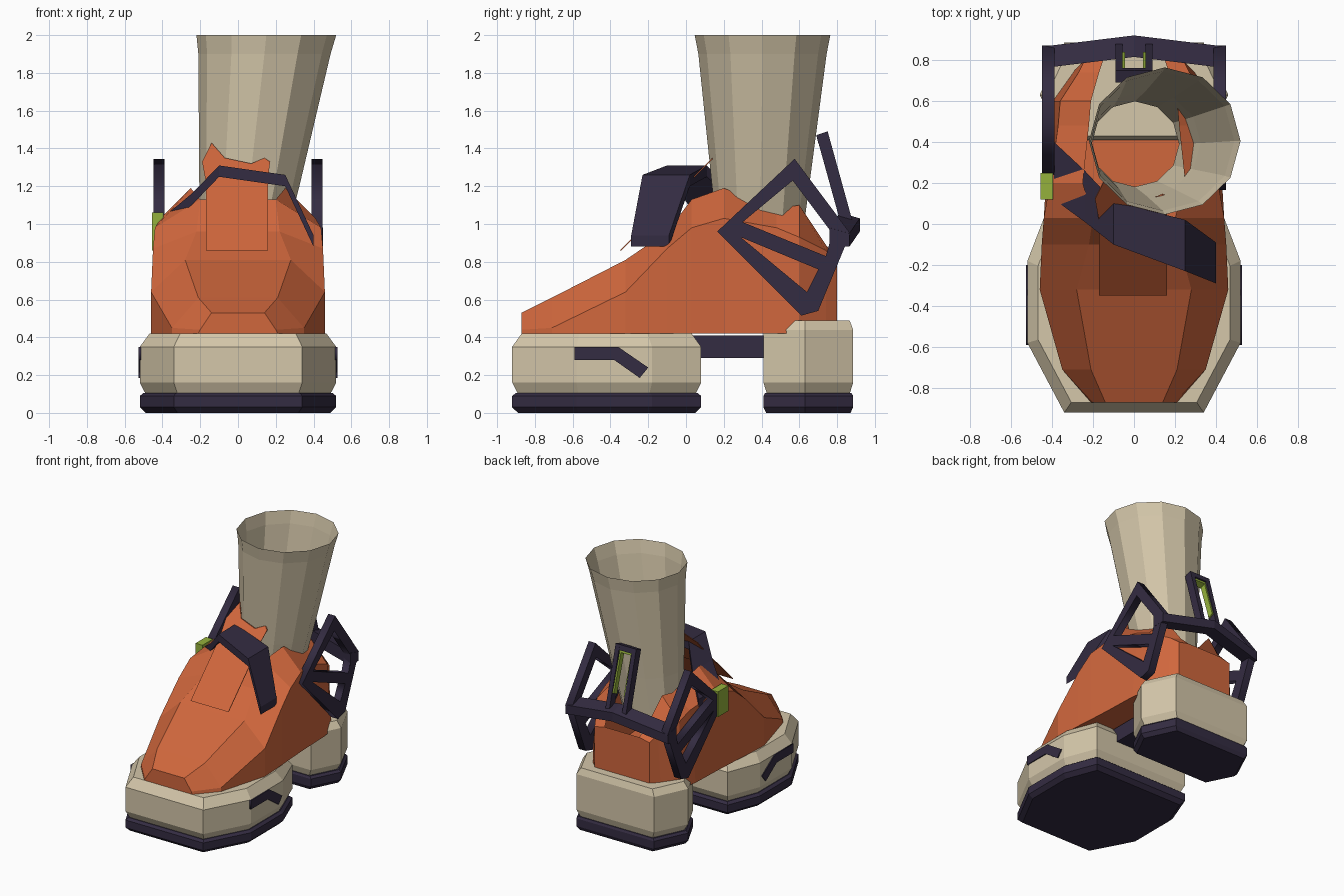
import bpy, bmesh, math

if "Cube" in bpy.data.objects:
    bpy.data.objects.remove(bpy.data.objects["Cube"])


def material(name, rgb):
    m = bpy.data.materials.new(name)
    m.diffuse_color = (*rgb, 1)
    m.use_nodes = True
    m.node_tree.nodes["Principled BSDF"].inputs["Base Color"].default_value = m.diffuse_color
    return m


BEIGE = material("beige", (0.66, 0.57, 0.40))
ORANGE = material("orange", (0.63, 0.135, 0.046))
DARK = material("dark_violet", (0.034, 0.025, 0.054))
GREEN = material("lime_green", (0.30, 0.44, 0.045))


def loft(name, rings, mat, caps=True, skip=None):
    """Join closed rings of points with quads; skip(i, j) leaves a face open."""
    bm = bmesh.new()
    vs = [[bm.verts.new(p) for p in r] for r in rings]
    n = len(rings[0])
    for i in range(len(vs) - 1):
        for j in range(n):
            if skip and skip(i, j):
                continue
            k = (j + 1) % n
            bm.faces.new((vs[i][j], vs[i][k], vs[i + 1][k], vs[i + 1][j]))
    if caps:
        bm.faces.new(vs[0])
        bm.faces.new(vs[-1])
    bmesh.ops.recalc_face_normals(bm, faces=bm.faces)
    me = bpy.data.meshes.new(name)
    bm.to_mesh(me)
    bm.free()
    me.materials.append(mat)
    ob = bpy.data.objects.new(name, me)
    bpy.context.collection.objects.link(ob)
    return ob


def box(name, x0, x1, y0, y1, z0, z1, mat):
    return loft(name, [[(x0, y0, z), (x1, y0, z), (x1, y1, z), (x0, y1, z)] for z in (z0, z1)], mat)


def slab(name, half, levels, mat):
    """Mirrored plan outline stacked at (z, scale) levels."""
    plan = half + [(-x, y) for x, y in reversed(half)]
    cy = (half[0][1] + half[-1][1]) / 2
    return loft(name, [[(x * s, cy + (y - cy) * s, z) for x, y in plan] for z, s in levels], mat)


def side_plate(name, x, half_thick, loops, mat):
    """Flat plate in the y-z plane; the loops after the first are holes."""
    cu = bpy.data.curves.new(name, 'CURVE')
    cu.dimensions = '2D'
    cu.fill_mode = 'BOTH'
    cu.extrude = half_thick
    for pts in loops:
        sp = cu.splines.new('POLY')
        sp.points.add(len(pts) - 1)
        for p, (y, z) in zip(sp.points, pts):
            p.co = (y, z, 0, 1)
        sp.use_cyclic_u = True
    cu.materials.append(mat)
    ob = bpy.data.objects.new(name, cu)
    bpy.context.collection.objects.link(ob)
    ob.rotation_euler = (math.pi / 2, 0, math.pi / 2)
    ob.location.x = x
    bpy.ops.object.select_all(action='DESELECT')
    ob.select_set(True)
    bpy.context.view_layer.objects.active = ob
    bpy.ops.object.convert(target='MESH')
    return ob


# Soles
front = [(0.34, -0.92), (0.52, -0.58), (0.52, -0.18), (0.42, 0.08)]
heel = [(0.35, 0.41), (0.46, 0.63), (0.34, 0.885)]
tread = [(0, 0.94), (0.03, 1), (0.09, 1), (0.106, 0.96)]
slab("front_sole", front, [(0.1, 0.94), (0.16, 1), (0.35, 1), (0.42, 0.9)], BEIGE)
slab("front_tread", front, tread, DARK)
slab("heel_sole", heel, [(0.1, 0.92), (0.16, 1), (0.44, 1), (0.49, 0.92)], BEIGE)
slab("heel_tread", heel, tread, DARK)
box("shank", -0.23, 0.23, 0.0, 0.45, 0.29, 0.41, DARK)

# Upper shell: y, bottom half width, side (x, z), ridge (x, z)
stations = [
    (-0.87, 0.21, 0.20, 0.44, 0.14, 0.53),
    (-0.71, 0.35, 0.35, 0.45, 0.21, 0.61),
    (-0.32, 0.46, 0.46, 0.64, 0.28, 0.81),
    (-0.10, 0.45, 0.45, 0.87, 0.22, 0.96),
    (0.03, 0.44, 0.44, 0.98, 0.20, 1.13),
    (0.20, 0.43, 0.41, 1.03, 0.25, 1.19),
    (0.48, 0.42, 0.37, 0.98, 0.22, 1.08),
    (0.60, 0.40, 0.36, 0.93, 0.21, 1.10),
    (0.74, 0.30, 0.27, 0.86, 0.17, 0.89),
    (0.80, 0.24, 0.24, 0.81, 0.15, 0.83),
]
loft("upper", [[(-b, y, 0.42), (-m, y, mz), (-r, y, rz), (r, y, rz), (m, y, mz), (b, y, 0.42)]
               for y, b, m, mz, r, rz in stations], ORANGE, skip=lambda i, j: j == 2 and i > 3)

# Tongue: thin leaning sheet with a ragged top edge
outline = [(-0.17, 0.86), (0.16, 0.86), (0.16, 1.25), (0.17, 1.33), (0.14, 1.35), (0.07, 1.32),
           (-0.07, 1.35), (-0.14, 1.43), (-0.19, 1.33), (-0.17, 1.22)]
loft("tongue", [[(x, -0.35 + z - 0.86 + d, z) for x, z in outline] for d in (0, 0.008)], ORANGE)

# Leg: twelve-sided open tube leaning to one side
tube = [(0.80, 0.005, 0.39, 0.215), (1.2, 0.06, 0.395, 0.265), (1.9, 0.14, 0.405, 0.35), (2.0, 0.15, 0.405, 0.37)]
loft("leg", [[(cx + r * math.cos(a * math.pi / 6), cy + 0.97 * r * math.sin(a * math.pi / 6), z)
              for a in range(12)] for z, cx, cy, r in tube], BEIGE, caps=False)

# Instep strap: x, front y, back y, top z
strap = [(-0.39, 0.12, 0.40, 1.04), (-0.24, 0.01, 0.26, 1.165), (-0.10, -0.10, 0.11, 1.31),
         (0.25, -0.23, 0.02, 1.26), (0.40, -0.29, -0.09, 0.94)]
loft("instep_strap", [[(x, f, z), (x, b, z), (x, b, z - 0.06), (x, f, z - 0.06)]
                      for x, f, b, z in strap], DARK)
box("strap_buckle", -0.455, -0.395, 0.12, 0.25, 0.86, 1.06, GREEN)

# Side frames and sole flashes on both sides
frame = [[(0.165, 0.96), (0.575, 1.345), (0.87, 0.95), (0.70, 0.54), (0.61, 0.515)],
         [(0.30, 1.01), (0.565, 1.23), (0.775, 0.95), (0.74, 0.83)],
         [(0.29, 0.93), (0.70, 0.76), (0.64, 0.64)]]
flash = [[(-0.59, 0.35), (-0.36, 0.35), (-0.20, 0.24), (-0.245, 0.185), (-0.38, 0.28), (-0.59, 0.28)]]
for side, s in (("left", -1), ("right", 1)):
    side_plate(side + "_frame", 0.418 * s, 0.03, frame, DARK)
    side_plate(side + "_flash", 0.52 * s, 0.008, flash, DARK)

# Rear bar joining the frames
loft("rear_bar", [[(x, y, z), (x, y + 0.105, z), (x, y + 0.105, z + 0.07), (x, y, z + 0.10)]
                  for x, y, z in ((-0.45, 0.76, 0.88), (0, 0.815, 0.96), (0.45, 0.76, 0.88))], DARK)

# Pull loop: two leaning posts, a top bar and a lime lining
def leaning_bar(name, x0, x1, low, high, depth, mat):
    return loft(name, [[(x0, y, z), (x1, y, z), (x1, y + depth, z + 0.02), (x0, y + depth, z + 0.02)]
                       for y, z in (low, high)], mat)


for side, s in (("left", -1), ("right", 1)):
    leaning_bar(side + "_loop_post", 0.055 * s, 0.09 * s, (0.82, 1.0), (0.69, 1.47), 0.06, DARK)
    leaning_bar(side + "_loop_lining", 0.043 * s, 0.056 * s, (0.80, 1.12), (0.705, 1.43), 0.04, GREEN)
leaning_bar("loop_top", -0.09, 0.09, (0.70, 1.43), (0.69, 1.47), 0.06, DARK)
leaning_bar("loop_top_lining", -0.055, 0.055, (0.708, 1.41), (0.704, 1.432), 0.045, GREEN)
